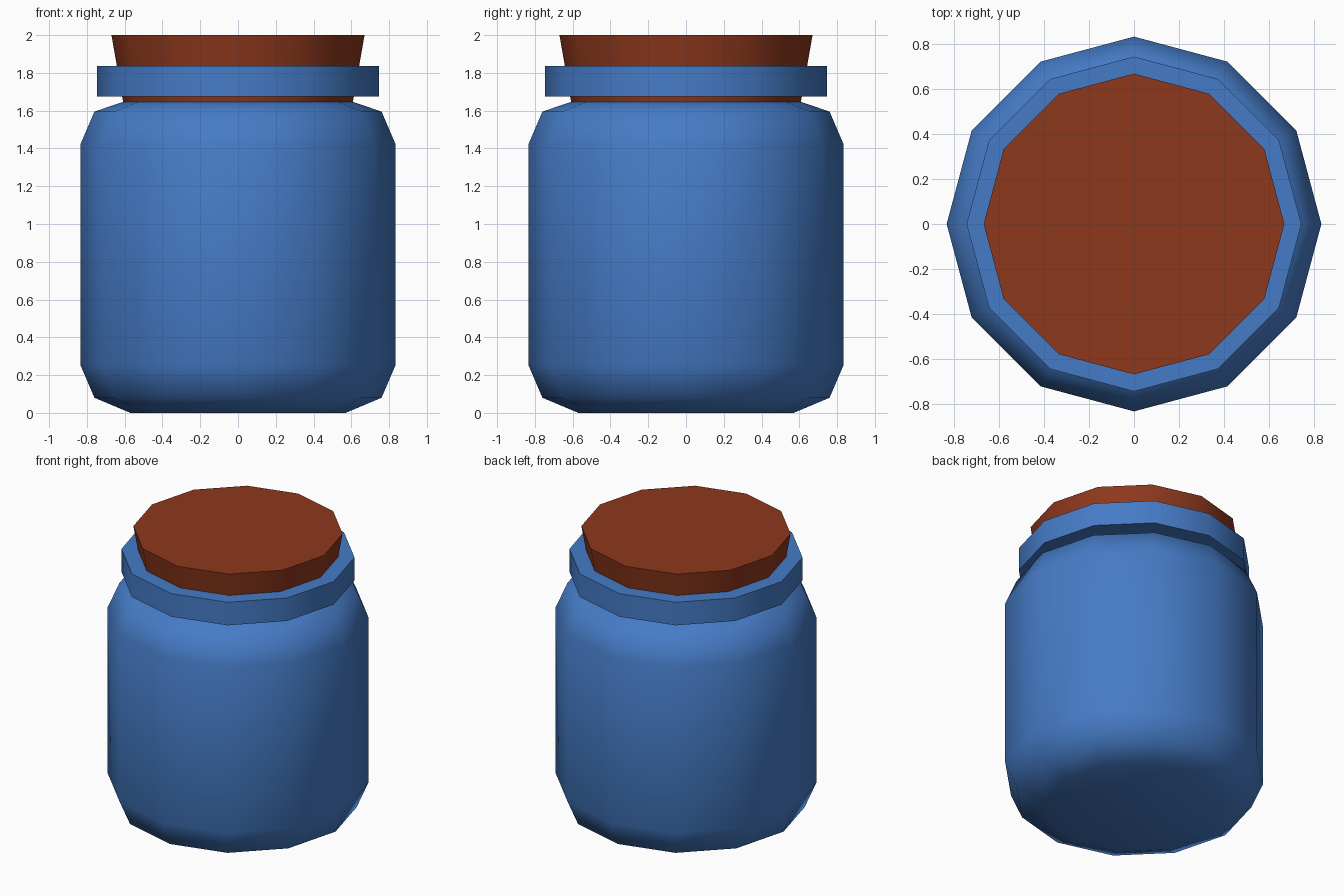
import bpy, bmesh, math

if "Cube" in bpy.data.objects:
    bpy.data.objects.remove(bpy.data.objects["Cube"])

SIDES = 12


def material(name, color):
    m = bpy.data.materials.new(name)
    m.diffuse_color = color
    m.use_nodes = True
    m.node_tree.nodes["Principled BSDF"].inputs["Base Color"].default_value = m.diffuse_color
    return m


def lathe(name, profile, mat, closed=False, angle=50):
    """Revolve (radius, z) points around z; cap the ends unless the profile is closed."""
    bm = bmesh.new()
    rings = []
    for r, z in profile:
        rings.append([bm.verts.new((r * math.cos(2 * math.pi * i / SIDES),
                                    r * math.sin(2 * math.pi * i / SIDES), z))
                      for i in range(SIDES)])
    pairs = list(zip(rings, rings[1:]))
    if closed:
        pairs.append((rings[-1], rings[0]))
    else:
        bm.faces.new(rings[0])
        bm.faces.new(rings[-1])
    for a, b in pairs:
        for i in range(SIDES):
            j = (i + 1) % SIDES
            bm.faces.new((a[i], a[j], b[j], b[i]))
    bmesh.ops.recalc_face_normals(bm, faces=bm.faces)
    mesh = bpy.data.meshes.new(name)
    bm.to_mesh(mesh)
    bm.free()
    mesh.materials.append(mat)
    obj = bpy.data.objects.new(name, mesh)
    bpy.context.collection.objects.link(obj)
    bpy.ops.object.select_all(action='DESELECT')
    obj.select_set(True)
    bpy.context.view_layer.objects.active = obj
    bpy.ops.object.shade_smooth_by_angle(angle=math.radians(angle))
    return obj


blue = material("blue_glaze", (0.06, 0.2, 0.57, 1))
brown = material("cork_brown", (0.27, 0.04, 0.012, 1))

# Rounded body
lathe("jar_body", [(0.57, 0), (0.76, 0.08), (0.835, 0.255),
                   (0.835, 1.42), (0.76, 1.595), (0.57, 1.66)], blue, angle=60)

# Collar around the neck
lathe("jar_rim", [(0.746, 1.675), (0.746, 1.837), (0.6, 1.837), (0.6, 1.675)],
      blue, closed=True)

# Tapered stopper
lathe("stopper", [(0.60, 1.6), (0.67, 2.0)], brown)
